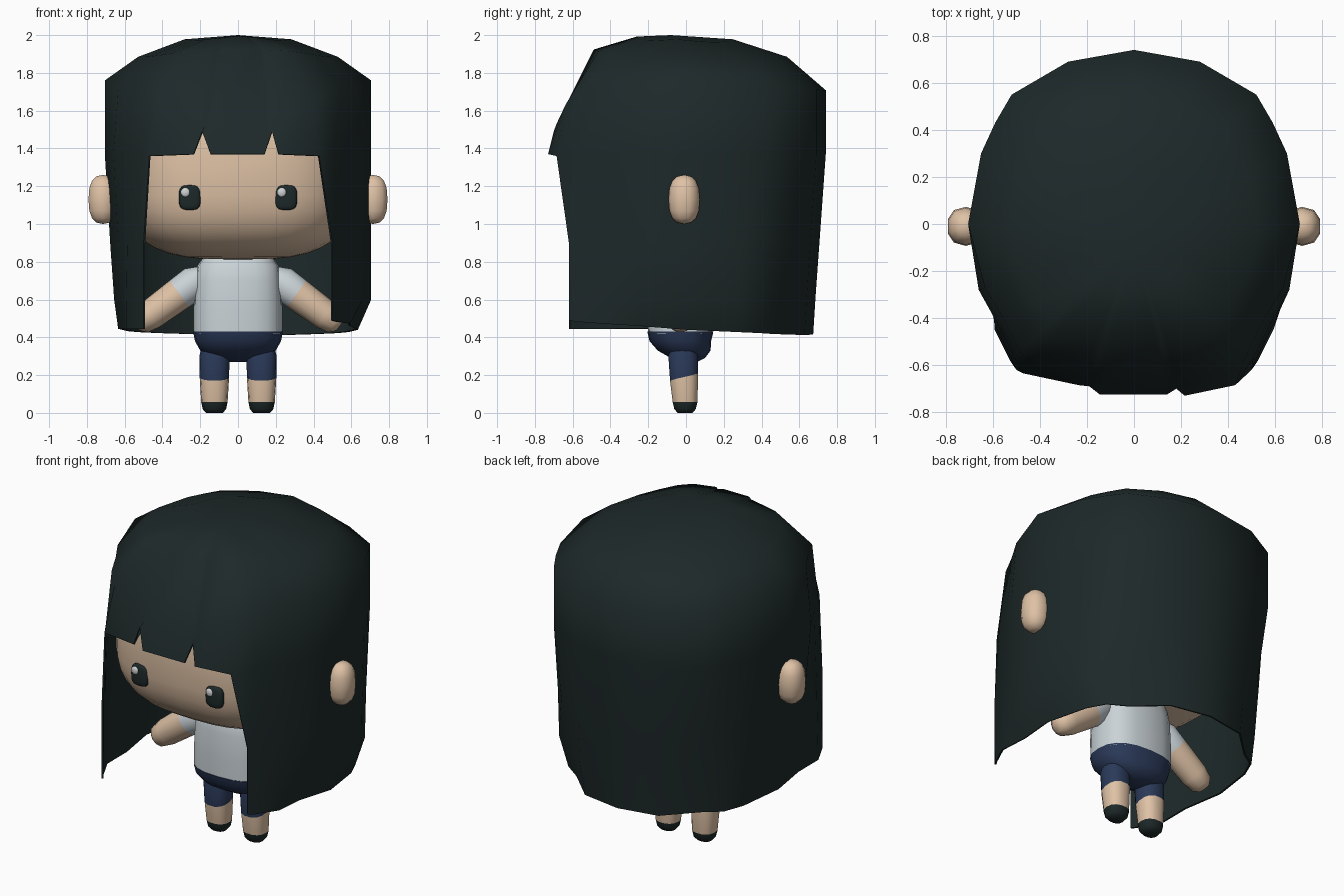
import bpy, bmesh, math
from mathutils import Vector

if "Cube" in bpy.data.objects:
    bpy.data.objects.remove(bpy.data.objects["Cube"])


def material(name, rgb):
    m = bpy.data.materials.new(name)
    m.diffuse_color = (*rgb, 1)
    m.use_nodes = True
    m.node_tree.nodes["Principled BSDF"].inputs["Base Color"].default_value = m.diffuse_color
    return m


HAIR = material("dark_hair", (0.0125, 0.0215, 0.022))
SKIN = material("skin", (0.74, 0.54, 0.38))
SHIRT = material("pale_shirt", (0.59, 0.65, 0.68))
NAVY = material("navy_shorts", (0.024, 0.042, 0.10))
EYE = material("dark_eye", (0.0125, 0.0215, 0.022))
GLINT = material("eye_glint", (0.62, 0.64, 0.65))


def finish(name, bm, mats, angle):
    me = bpy.data.meshes.new(name)
    bm.to_mesh(me)
    bm.free()
    ob = bpy.data.objects.new(name, me)
    bpy.context.collection.objects.link(ob)
    for m in mats:
        me.materials.append(m)
    bpy.ops.object.select_all(action='DESELECT')
    ob.select_set(True)
    bpy.context.view_layer.objects.active = ob
    if name == "hair":
        mod = ob.modifiers.new("thickness", 'SOLIDIFY')
        mod.thickness, mod.offset = 0.01, -1
        bpy.ops.object.modifier_apply(modifier=mod.name)
    bpy.ops.object.shade_smooth_by_angle(angle=math.radians(angle))
    return ob


def spow(v, e):
    return math.copysign(abs(v) ** e, v)


def rounded_box(name, centre, radii, nxy, nz, mat, seg=24, rings=16):
    """Sphere pushed out toward a box."""
    bm = bmesh.new()
    bmesh.ops.create_uvsphere(bm, u_segments=seg, v_segments=rings, radius=1)
    for v in bm.verts:
        h = math.hypot(v.co.x, v.co.y)
        a = math.atan2(v.co.y, v.co.x)
        r = spow(h, 2 / nz)
        v.co = (centre[0] + radii[0] * r * spow(math.cos(a), 2 / nxy),
                centre[1] + radii[1] * r * spow(math.sin(a), 2 / nxy),
                centre[2] + radii[2] * spow(v.co.z, 2 / nz))
    return finish(name, bm, [mat], 60)


def loft(name, rings, mats, seg=12, power=2.0, start=(0, 0, 0), axis=(0, 0, 1), slant=None):
    """Rings are (x, y, height, rx, ry, material of the band above)."""
    bm = bmesh.new()
    turn = Vector((0, 0, 1)).rotation_difference(Vector(axis))
    loops = []
    for k, (cx, cy, z, rx, ry, _) in enumerate(rings):
        loop = []
        for i in range(seg):
            a = 2 * math.pi * i / seg
            p = Vector((cx + rx * spow(math.cos(a), 2 / power),
                        cy + ry * spow(math.sin(a), 2 / power), z))
            if slant and slant[0] == k:
                p.z += slant[1] * math.sin(a)
            loop.append(bm.verts.new(turn @ p + Vector(start)))
        loops.append(loop)
    for k in range(len(loops) - 1):
        for i in range(seg):
            j = (i + 1) % seg
            f = bm.faces.new((loops[k][i], loops[k][j], loops[k + 1][j], loops[k + 1][i]))
            f.material_index = rings[k][5]
    bm.faces.new(loops[0][::-1]).material_index = rings[0][5]
    bm.faces.new(loops[-1]).material_index = rings[-1][5]
    return finish(name, bm, mats, 50)


# Hair: columns around the head (x, y, bang tip height); bangs stop short
bangs = [(-0.47, -0.635, 1.36), (-0.235, -0.685, 1.37), (-0.19, -0.69, 1.49),
         (-0.145, -0.725, 1.37), (0.14, -0.725, 1.37), (0.18, -0.70, 1.49),
         (0.215, -0.73, 1.37), (0.43, -0.685, 1.36)]
side = [(0.53, -0.59), (0.60, -0.45), (0.66, -0.28), (0.705, 0.0), (0.65, 0.30),
        (0.59, 0.43), (0.52, 0.55), (0.28, 0.69)]
cols = bangs + [(x, y, 1.37) for x, y in side] + [(0, 0.74, 1.37)]
cols += [(-x, y, 1.37) for x, y in reversed(side)]
N, B = len(cols), len(bangs)


def hair_column(i):
    x, y, tip = cols[i]
    f = min(1, max(0, -y / 0.7)) ** 1.5
    t = min(1, abs(x) / 0.54)
    oy = -0.08
    corner = i >= B and y < -0.4
    if y < -0.2:       # sloping brow, with the corners kept high
        k3, z3 = (0.95 - 0.04 * t if y < -0.4 else 0.96), max(1.49 + 0.23 * t * t, tip + 0.03)
    else:
        k3, z3 = 1, 1.76 - 0.07 * max(0, y)
    low = 0.015 * abs(math.sin(2 * math.atan2(y, x)))
    pts = []
    for k, z in ((0.4 - 0.12 * f, 1.978 + 0.02 * f - low),
                 (0.75 - 0.12 * f, 1.885 + 0.045 * f - low), (k3, z3)):
        pts.append((x * k, oy * (1 - k) + y * k, z))
    s = 0.96 if corner else 1
    pts.append((x * s, y * s, tip))
    if 0 < i < B - 1:
        return pts
    # lower lengths, straight on the right and slightly drawn in on the left
    for z, kl, kr in ((0.9, 0.96, 1.0), (0.6, 0.93, 1.0), (0.44, 0.90, 0.9)):
        kx = kr if x > 0 else kl
        t = (1.37 - z) / 0.93
        ky = 1 - 0.09 * t if y > 0 else 1 - 0.1 * min(1, 2 * t)
        px, py = x * kx, y * ky
        if i in (0, B - 1):
            px, py = math.copysign(0.50, x), -0.62
        elif corner:
            s = 0.965 + 0.025 * t
            px, py = x * s, y * s
        if abs(x) == 0.52 and z < 0.95:      # recessed step behind each ear
            d = 0.02 if z > 0.8 else 0.04
            px, py = px - math.copysign(d, x), py - d
        if z < 0.5:
            z += 0.05 * max(0, -y / 0.69) if x > 0 else 0.005
            z -= 0.03 * max(0, y) / 0.74
        pts.append((px, py, z))
    return pts


bm = bmesh.new()
crown = bm.verts.new((0, -0.08, 2.0))
grid = [[bm.verts.new(p) for p in hair_column(i)] for i in range(N)]
for i in range(N):
    a, b = grid[i], grid[(i + 1) % N]
    bm.faces.new((crown, a[0], b[0]))
    for k in range(min(len(a), len(b)) - 1):
        bm.faces.new((a[k + 1], b[k + 1], b[k], a[k]))
finish("hair", bm, [HAIR], 75)

# Head, ears and eyes
rounded_box("head", (0, -0.02, 1.29), (0.63, 0.595, 0.48), 2.8, 3.0, SKIN, 32, 20)
for s, tag in ((-1, "left"), (1, "right")):
    rounded_box(tag + "_ear", (0.715 * s, -0.01, 1.13), (0.08, 0.083, 0.13), 2.3, 2.5, SKIN, 10, 8)
    rounded_box(tag + "_eye", (0.255 * s, -0.59, 1.14), (0.058, 0.022, 0.066), 3, 3.4, EYE, 16, 10)
    rounded_box(tag + "_eye_glint", (0.255 * s - 0.023, -0.607, 1.167),
                (0.025, 0.012, 0.025), 2, 2, GLINT, 10, 8)

# Torso
Y = -0.03
loft("shirt", [(0, Y, 0.42, 0.235, 0.170, 0), (0, Y, 0.55, 0.235, 0.172, 0),
               (0, Y, 0.70, 0.228, 0.168, 0), (0, Y, 0.78, 0.215, 0.155, 0),
               (0, Y, 0.84, 0.17, 0.12, 0)], [SHIRT], 20, 2.6)
loft("shorts", [(0, 0.02, 0.27, 0.05, 0.04, 0), (0, 0.01, 0.29, 0.13, 0.09, 0),
                (0, -0.01, 0.33, 0.20, 0.14, 0), (0, Y, 0.38, 0.228, 0.163, 0),
                (0, Y, 0.43, 0.238, 0.175, 0)], [NAVY], 20, 2.5)

# Arms and legs
for s, tag in ((-1, "left"), (1, "right")):
    loft(tag + "_arm", [(0, 0, -0.06, 0.06, 0.06, 0), (0, 0, 0, 0.09, 0.086, 0),
                        (0, 0, 0.10, 0.087, 0.084, 1), (0, 0, 0.29, 0.08, 0.08, 1),
                        (0, 0, 0.355, 0.066, 0.066, 1), (0, 0, 0.385, 0.035, 0.035, 1)],
         [SHIRT, SKIN], 12, 2.0, (0.23 * s, Y, 0.69), (0.30 * s, 0, -0.22))
    x = 0.125 * s
    loft(tag + "_leg", [(x, -0.005, 0.0, 0.045, 0.04, 2), (x, -0.005, 0.02, 0.062, 0.058, 2),
                        (x, -0.005, 0.058, 0.07, 0.067, 1), (x, -0.01, 0.19, 0.078, 0.076, 0),
                        (x, -0.015, 0.30, 0.080, 0.080, 0), (x, -0.015, 0.34, 0.07, 0.07, 0)],
         [NAVY, SKIN, HAIR], 14, 2.4, slant=(3, 0.02))
